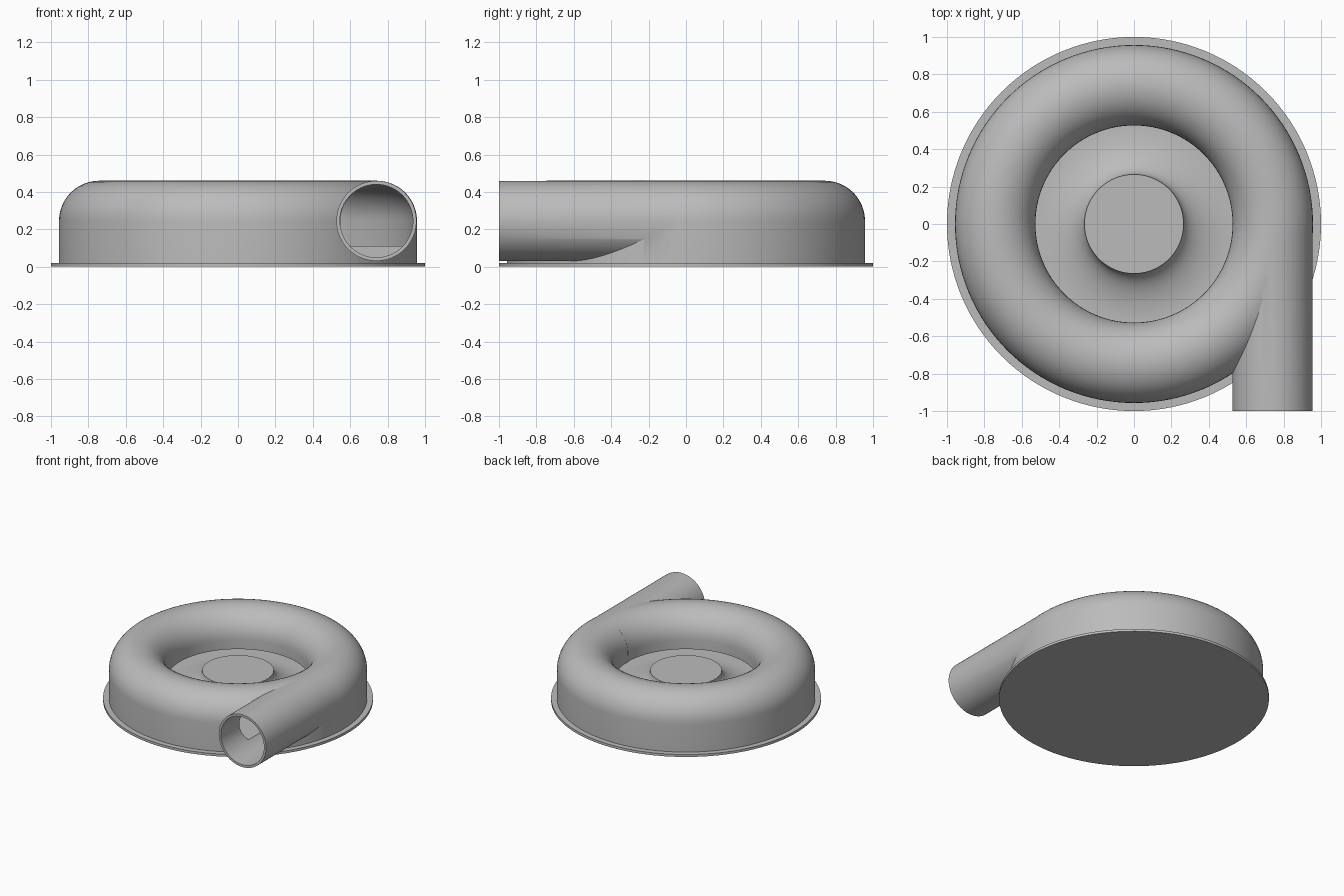
import bpy, bmesh
from math import sin, cos, pi, radians
from mathutils import Matrix, Vector

cube = bpy.data.objects.get("Cube")
if cube:
    bpy.data.objects.remove(cube)

RING, MID = 0.742, 0.245      # scroll centre radius and height
OUTER, BORE = 0.215, 0.195    # scroll outer and inner section radius
FLOOR = 0.112

grey = bpy.data.materials.new("plain grey")
grey.use_nodes = True
colour = (0.5, 0.5, 0.5, 1)
grey.diffuse_color = colour
grey.node_tree.nodes["Principled BSDF"].inputs["Base Color"].default_value = colour


def finish(bm, name):
    bmesh.ops.recalc_face_normals(bm, faces=bm.faces)
    mesh = bpy.data.meshes.new(name)
    bm.to_mesh(mesh)
    bm.free()
    mesh.materials.append(grey)
    obj = bpy.data.objects.new(name, mesh)
    bpy.context.collection.objects.link(obj)
    return obj


def lathe(name, profile, closed=False, steps=128):
    bm = bmesh.new()
    verts = [bm.verts.new((r, 0, z)) for r, z in profile]
    pairs = list(zip(verts, verts[1:]))
    if closed:
        pairs.append((verts[-1], verts[0]))
    edges = [bm.edges.new(p) for p in pairs]
    bmesh.ops.spin(bm, geom=verts + edges, cent=(0, 0, 0), axis=(0, 0, 1),
                   angle=2 * pi, steps=steps, use_merge=True)
    bmesh.ops.remove_doubles(bm, verts=bm.verts, dist=1e-5)
    return finish(bm, name)


def pipe(name, radius, y0, y1):
    bm = bmesh.new()
    place = (Matrix.Translation(Vector((0.74, (y0 + y1) / 2, MID)))
             @ Matrix.Rotation(radians(90), 4, "X"))
    bmesh.ops.create_cone(bm, cap_ends=True, segments=96, radius1=radius,
                          radius2=radius, depth=y1 - y0, matrix=place)
    return finish(bm, name)


def arch(radius, steps=24):
    return [(RING + radius * cos(pi * i / steps), MID + radius * sin(pi * i / steps))
            for i in range(steps + 1)]


def combine(target, tool, operation):
    mod = target.modifiers.new(operation, "BOOLEAN")
    mod.operation, mod.object, mod.solver = operation, tool, "EXACT"
    bpy.context.view_layer.objects.active = target
    bpy.ops.object.modifier_apply(modifier=mod.name)
    bpy.data.objects.remove(tool)


# Concave hub flare, from the eye floor up to the flat hub top
flare = [(0.527 - 0.262 * sin(t), FLOOR + 0.131 * (1 - cos(t)))
         for t in (pi / 2 * i / 16 for i in range(17))]

# Scroll body: domed ring, central eye and hub
body = lathe("scroll_casing", [(0, 0.01), (RING + OUTER, 0.01)] + arch(OUTER)
             + flare + [(0, FLOOR + 0.131)])

# Straight tangential outlet
combine(body, pipe("outlet", 0.214, -1.0, 0.0), "UNION")

# Hollow chamber opening into the eye, and the outlet bore
chamber = lathe("chamber", [(0.52, 0.11), (RING + BORE, 0.11)] + arch(BORE)
                + [(RING - BORE, 0.17), (0.52, 0.17)], closed=True)
combine(body, chamber, "DIFFERENCE")
combine(body, pipe("bore", BORE, -1.1, 0.0), "DIFFERENCE")

# Base flange
flange = lathe("base_flange", [(0, 0), (1, 0), (1, 0.02), (0, 0.02)])

for obj in (body, flange):
    bpy.ops.object.select_all(action="DESELECT")
    obj.select_set(True)
    bpy.context.view_layer.objects.active = obj
    bpy.ops.object.shade_smooth_by_angle(angle=radians(30))
